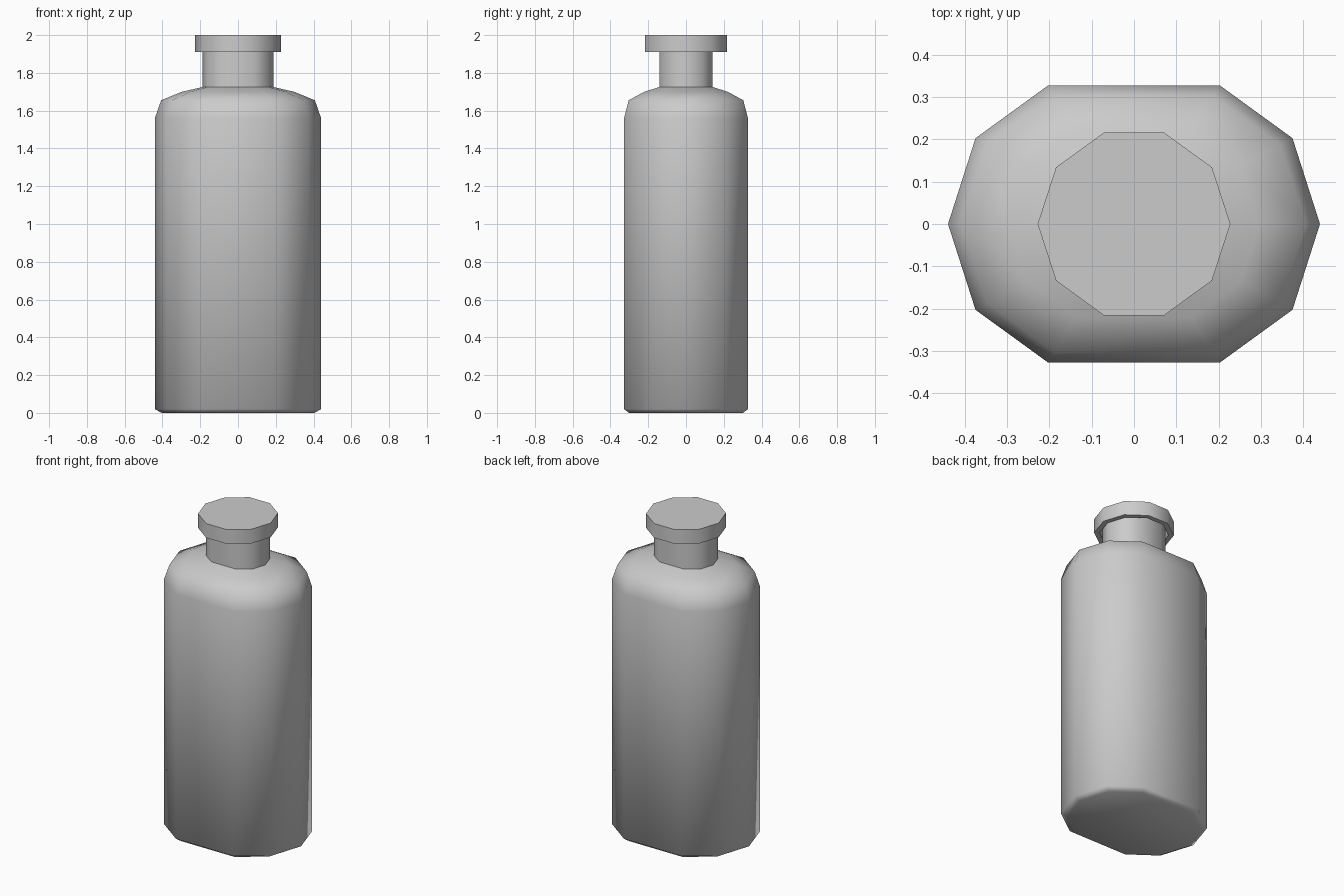
import bpy, bmesh, math

if "Cube" in bpy.data.objects:
    bpy.data.objects.remove(bpy.data.objects["Cube"])

def loft(name, section, levels, cap_start=True, cap_end=True):
    """Stack scaled copies of a closed section; levels are (scale, z)."""
    bm = bmesh.new()
    rings = [[bm.verts.new((x * s, y * s, z)) for x, y in section] for s, z in levels]
    n = len(section)
    for a, b in zip(rings, rings[1:]):
        for i in range(n):
            j = (i + 1) % n
            bm.faces.new((a[i], a[j], b[j], b[i]))
    if cap_start:
        bm.faces.new(rings[0][::-1])
    if cap_end:
        bm.faces.new(rings[-1])
    bmesh.ops.recalc_face_normals(bm, faces=bm.faces)
    me = bpy.data.meshes.new(name)
    bm.to_mesh(me)
    bm.free()
    ob = bpy.data.objects.new(name, me)
    bpy.context.collection.objects.link(ob)
    bpy.ops.object.select_all(action='DESELECT')
    ob.select_set(True)
    bpy.context.view_layer.objects.active = ob
    bpy.ops.object.shade_smooth_by_angle(angle=math.radians(65))
    return ob

# Ten-sided flattened section shared by body and neck
half = [(0.44, 0), (0.375, 0.203), (0.203, 0.328), (-0.203, 0.328), (-0.375, 0.203)]
oval = half + [(-x, -y) for x, y in half]

# Body with shoulders, rising into the neck
loft("bottle_body", oval, [
    (0.92, 0), (1, 0.02), (1, 1.56), (0.925, 1.655),
    (0.675, 1.70), (0.43, 1.725), (0.43, 1.985)])

# Cap: regular decagon, hollow underneath
decagon = [(math.cos(math.tau * i / 10), math.sin(math.tau * i / 10)) for i in range(10)]
loft("cap", decagon, [
    (0.197, 1.985), (0.197, 1.91), (0.228, 1.91), (0.228, 2.0), (0.197, 2.0)])
